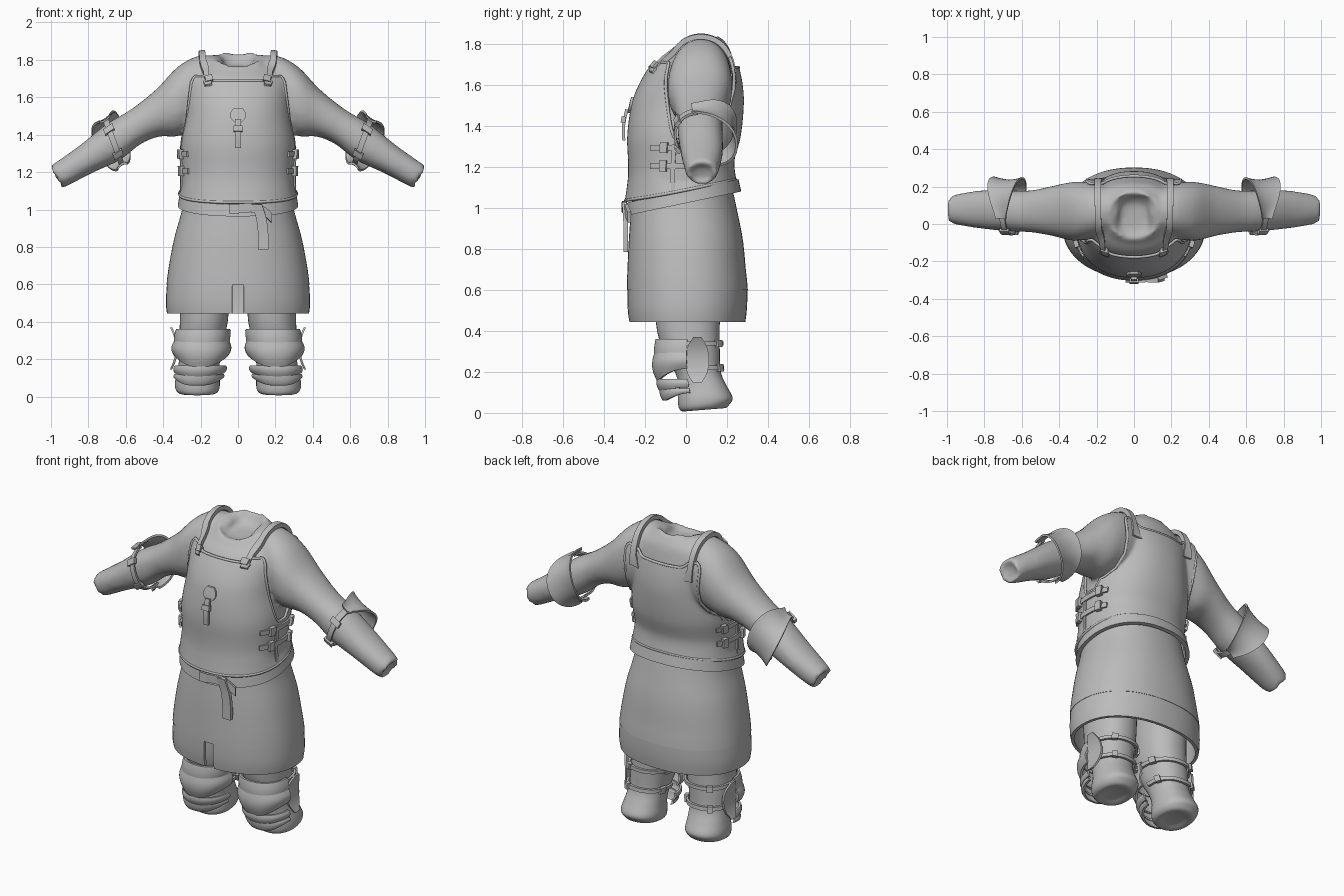
import bpy, bmesh
from math import sin, cos, tau, radians, copysign
from mathutils import Vector
from mathutils.bvhtree import BVHTree

cube = bpy.data.objects.get("Cube")
if cube:
    bpy.data.objects.remove(cube, do_unlink=True)

grey = bpy.data.materials.new("plain grey")
grey.use_nodes = True
grey.diffuse_color = (0.5, 0.5, 0.5, 1)
grey.node_tree.nodes["Principled BSDF"].inputs["Base Color"].default_value = (0.5, 0.5, 0.5, 1)


# ---------- helpers ----------
def lerp(a, b, t):
    return a + (b - a) * t


def ease(a, b, x):
    t = max(0, min(1, (x - a) / (b - a)))
    return t * t * (3 - 2 * t)


def spline(items, u):
    """Smooth curve through the items, u counted in items."""
    n = len(items)
    i = max(0, min(int(u), n - 2))
    t = u - i
    p, q, r, s = (items[max(0, min(n - 1, j))] for j in range(i - 1, i + 3))
    return q + ((r - p) + ((p * 2 - q * 5 + r * 4 - s) + (q * 3 - p - r * 3 + s) * t) * t) * (t / 2)


def level(z, cx, hx, front, back, tilt=0):
    """Horizontal oval section: centre and two half axes."""
    hy = (back - front) / 2
    return Vector((cx, (front + back) / 2, z)), Vector((hx, 0, 0)), Vector((0, hy, tilt * hy))


def sleeve(xt, zt, xb, zb, front, back):
    """Section across an arm from its top and bottom points."""
    top, low = Vector((xt, 0, zt)), Vector((xb, 0, zb))
    mid = (top + low) / 2 + Vector((0, (front + back) / 2, 0))
    return mid, Vector((0, (back - front) / 2, 0)), (top - low) / 2


def tube(rows, by_z=False):
    """Surface through oval sections; k is the section number, or a height."""
    parts = list(zip(*rows))
    zs = [r[0].z for r in rows]

    def surf(k, a, o=0.0):
        if by_z:
            i = 0
            while i < len(zs) - 2 and k < zs[i + 1]:
                i += 1
            k = i + max(0, min(1, (zs[i] - k) / (zs[i] - zs[i + 1])))
        c, ax, bx = (spline(p, k) for p in parts)
        ca, sa = (copysign(abs(w) ** 0.9, w) for w in (cos(a), sin(a)))
        return c + ax.normalized() * (ax.length + o) * ca + bx.normalized() * (bx.length + o) * sa
    return surf


def finish(bm, name, mirror=False):
    bmesh.ops.recalc_face_normals(bm, faces=bm.faces)
    for f in bm.faces:
        f.smooth = True
    for e in bm.edges:
        e.smooth = e.calc_face_angle(0) < radians(42)
    for side in (("left_", "right_") if mirror else ("",)):
        if side == "right_":
            for v in bm.verts:
                v.co.x = -v.co.x
            bmesh.ops.reverse_faces(bm, faces=bm.faces)
        mesh = bpy.data.meshes.new(side + name)
        bm.to_mesh(mesh)
        mesh.materials.append(grey)
        ob = bpy.data.objects.new(side + name, mesh)
        bpy.context.collection.objects.link(ob)
    bm.free()
    return ob


def loft(bm, surf, last, steps=4, sides=40, flip=1):
    """Closed solid through every section of a tube."""
    rings = []
    for i in range(last * steps + 1):
        pts = [surf(i / steps, tau * j / sides) for j in range(sides)]
        rings.append([bm.verts.new((p.x * flip, p.y, p.z)) for p in pts])
    for r, s in zip(rings, rings[1:]):
        for j in range(sides):
            k = (j + 1) % sides
            bm.faces.new((r[j], r[k], s[k], s[j]))
    bm.faces.new(rings[0])
    bm.faces.new(rings[-1])


def patch(name, f, nu, nv, thick, wrap=False, mirror=False):
    """Thick sheet from f(u, v, offset)."""
    bm = bmesh.new()
    cols = nu if wrap else nu + 1
    out, inn = ([[bm.verts.new(f(i / nu, j / nv, o)) for j in range(nv + 1)]
                 for i in range(cols)] for o in (thick, 0))
    for i in range(nu):
        k = (i + 1) % cols
        for j in range(nv):
            for g in (out, inn):
                bm.faces.new((g[i][j], g[k][j], g[k][j + 1], g[i][j + 1]))
        for j in (0, nv):
            bm.faces.new((out[i][j], out[k][j], inn[k][j], inn[i][j]))
    if not wrap:
        for i in (0, nu):
            for j in range(nv):
                bm.faces.new((out[i][j], out[i][j + 1], inn[i][j + 1], inn[i][j]))
    return finish(bm, name, mirror)


def band(name, surf, k0, k1, a0, a1, off, thick, mirror=True):
    """Strap or plate lying on a tube between two angles in degrees."""
    patch(name, lambda u, v, o: surf(lerp(k0, k1, v), radians(lerp(a0, a1, u)), off + o),
          max(4, int(abs(a1 - a0) / 6)), 4, thick, False, mirror)


def ribbon(name, pts, width, thick, side, place=lambda p, o: p, mirror=False):
    pts, side = [Vector(p) for p in pts], Vector(side)
    end = len(pts) - 1

    def f(u, v, o):
        k = u * end
        t = spline(pts, min(end, k + .05)) - spline(pts, max(0, k - .05))
        n = side.cross(t).normalized()
        return place(spline(pts, k) + side * width * (v - .5), 0.004) + n * o
    patch(name, f, end * 5, 2, thick, False, mirror)


# ---------- shirt: torso and sleeves blended together ----------
torso_rows = [level(*r) for r in (
    (1.80, 0, .15, -.08, .18, .2), (1.76, 0, .22, -.10, .215, .1), (1.70, 0, .26, -.15, .235),
    (1.60, 0, .262, -.21, .255), (1.50, 0, .265, -.245, .26), (1.35, 0, .285, -.265, .245),
    (1.20, 0, .28, -.26, .21), (1.02, 0, .285, -.265, .225))]
bowl_rows = [level(1.76, 0, .07, -.03, .11, .1), level(1.785, 0, .105, -.07, .15, .2),
             level(1.822, 0, .13, -.085, .17, .22)]
arm_rows = [sleeve(*r) for r in (
    (.08, 1.81, .10, 1.45, -.05, .20), (.20, 1.825, .25, 1.42, -.075, .22),
    (.32, 1.765, .33, 1.39, -.09, .225), (.44, 1.64, .42, 1.39, -.065, .205),
    (.58, 1.53, .52, 1.35, -.045, .18), (.70, 1.46, .63, 1.265, -.04, .18),
    (.85, 1.34, .78, 1.195, -.025, .18), (.97, 1.255, .915, 1.125, -.005, .16),
    (1.01, 1.225, .95, 1.115, .01, .145), (.97, 1.21, .935, 1.14, .03, .125))]
torso, arm = tube(torso_rows, True), tube(arm_rows)
bm = bmesh.new()
loft(bm, tube(bowl_rows + torso_rows), len(bowl_rows + torso_rows) - 1)
for flip in (1, -1):
    loft(bm, arm, len(arm_rows) - 1, flip=flip)
shirt = finish(bm, "shirt")
remesh = shirt.modifiers.new("blend", 'REMESH')
remesh.mode, remesh.voxel_size, remesh.use_smooth_shade = 'VOXEL', 0.016, True
soft = shirt.modifiers.new("soften", 'SMOOTH')
soft.factor, soft.iterations = 0.5, 8
graph = bpy.context.evaluated_depsgraph_get()
graph.update()
tree = BVHTree.FromObject(shirt, graph)


def rest(p, off):
    """Keep a point at least off above the shirt."""
    co, n, _, _ = tree.find_nearest(p)
    return co + n * off if (p - co).dot(n) < off else p


def lie(p, off):
    co, n, _, _ = tree.find_nearest(p)
    return co + n * off


# ---------- vest with armholes, bound edges, shoulder straps ----------
def vest_top(a):
    s = abs(sin(a))
    return 1.33 + .38 * ease(.08, .6, s) - .025 * ease(.8, .92, s)


def vest(u, v, o):
    a = u * tau
    low = 1.1 + .2 * torso(1.1, a).y
    p = torso(lerp(low, vest_top(a), v), a, .01 + o + .012 * max(0, 1 - v * 6))
    return rest(p, .007 + o)


patch("vest", vest, 120, 28, .012, wrap=True)
for name, v in (("vest_top_binding", 1), ("vest_bottom_binding", 0)):
    curve = bpy.data.curves.new(name, 'CURVE')
    curve.dimensions, curve.bevel_depth, curve.bevel_resolution = '3D', .008, 2
    line = curve.splines.new('POLY')
    line.points.add(119)
    for i, p in enumerate(line.points):
        p.co = (*vest(i / 120, v, .008), 1)
    line.use_cyclic_u = True
    curve.materials.append(grey)
    bpy.context.collection.objects.link(bpy.data.objects.new(name, curve))

X, Z = (1, 0, 0), (0, 0, 1)
ribbon("shoulder_strap", [(.175, -.17, 1.66), (.18, -.11, 1.74), (.19, -.02, 1.81), (.195, .08, 1.84),
                          (.195, .18, 1.8), (.19, .25, 1.7), (.185, .27, 1.61)],
       .036, .025, X, lie, True)
for z0, z1, name in ((1.69, 1.72, "shoulder_buckle"), (1.655, 1.67, "shoulder_strap_loop")):
    ribbon(name, [(.177, -.19, z0), (.179, -.16, z1)], .055, .036, X, lie, True)

# chest strap with a rounded top and buckle
patch("chest_tab", lambda u, v, o: torso(lerp(1.46, 1.54, u), radians(-90 + (v - .5) * 13 *
      (.35 + .65 * sin(u * 2.9))), .018 + o), 10, 4, .016)
ribbon("chest_strap", [(0, -.296, 1.33), (0, -.298, 1.4), (0, -.282, 1.48)], .03, .015, X)
ribbon("chest_buckle", [(0, -.298, 1.415), (0, -.292, 1.445)], .048, .022, X)

# side seams and their buckled straps
band("side_seam", torso, 1.1, 1.31, -9, -5, .018, .012)
for i, z in enumerate((1.19, 1.28)):
    band("side_strap_%d" % i, torso, z, z + .028, -32, 26, .024, .01)
    for a in (-20, 12):
        band("side_buckle_%d" % i, torso, z - .012, z + .04, a, a + 7, .024, .024)

# ---------- skirt, split hem and belt ----------
skirt = tube([level(*r) for r in (
    (1.14, 0, .275, -.25, .215), (1.0, 0, .297, -.265, .245), (.85, 0, .338, -.277, .275),
    (.7, 0, .367, -.284, .29), (.6, 0, .38, -.287, .3), (.5, 0, .386, -.285, .297),
    (.445, 0, .38, -.277, .29))], True)
patch("skirt", lambda u, v, o: skirt(lerp(1.14, .6, v), u * tau, o - .012), 80, 14, .014, wrap=True)
band("hem", skirt, .615, .445, -86.5, 266.5, -.018, .018, mirror=False)


def belt(u, v, o):
    p = skirt(1.05 + (v - .5) * .055, u * tau, .008 + o)
    p.z += .21 * p.y
    return p


patch("belt", belt, 80, 3, .022, wrap=True)
ribbon("belt_buckle", [(-.02, -.296, .975), (-.02, -.294, 1.03)], .05, .016, X)
ribbon("belt_fold", [(.0, -.296, 1.005), (.08, -.292, 1.01), (.135, -.282, .99), (.175, -.268, .955)],
       .05, .018, (0, 0, -1))
ribbon("belt_tail", [(.135, -.284, .785), (.135, -.283, .86), (.125, -.285, .95), (.1, -.292, 1.03)],
       .055, .022, X)

# ---------- elbow guards ----------
def elbow_pad(u, v, o):
    a = radians(lerp(-85, 105, u))
    width = lerp(.4, 1.15, max(0, cos(a - .17)))
    flare = .014 * (2 * v - 1) ** 2
    return arm(5 + (v - .5) * width, a, .016 + o + .03 * max(0, cos(a)) + flare)


patch("elbow_guard", elbow_pad, 24, 8, .012, mirror=True)
band("elbow_strap", arm, 4.9, 5.1, 95, 285, .008, .012)
for a in (140, 205):
    band("elbow_buckle", arm, 4.82, 5.18, a, a + 16, .01, .02)

# ---------- legs, boots and knee armour ----------
leg_rows = [level(*r) for r in (
    (.75, .18, .135, -.15, .17), (.45, .18, .13, -.148, .165), (.3, .195, .12, -.11, .165),
    (.2, .205, .11, -.055, .17), (.13, .213, .113, -.035, .2), (.075, .217, .12, -.04, .228),
    (.035, .217, .115, -.035, .215, .08), (.015, .217, .09, -.015, .19, .08),
    (.024, .217, .05, .03, .14, .08))]
leg = tube(leg_rows[:-1], True)
bm = bmesh.new()
loft(bm, tube(leg_rows), len(leg_rows) - 1)
finish(bm, "leg", True)
guard = tube([level(*r) for r in (
    (.37, .185, .132, -.135, .165), (.28, .195, .136, -.142, .165), (.17, .2, .126, -.132, .165),
    (.06, .217, .112, -.1, .17))], True)


def plate(name, top, low, rise, bulge):
    """Curved front plate whose lower edge rises to the sides."""
    def f(u, v, o):
        a = radians(lerp(182, 358, u))
        z = lerp(top, low + rise * cos(a) ** 2, v)
        return guard(z, a, o + bulge * sin(v * 3.1))
    patch(name, f, 28, 8, .012, mirror=True)


plate("thigh_plate", .355, .27, .02, .003)
plate("knee_plate", .295, .155, .06, .014)
plate("shin_plate", .165, .11, .02, .008)
plate("ankle_plate", .125, .055, .05, .006)

patch("knee_wing", lambda u, v, o: Vector((
    .322 + .03 * (2 * v - 1) ** 2 + o, .055 + (2 * u - 1) * .058 * max(.12, 1 - (2 * v - 1) ** 2) ** .5,
    lerp(.145, .37, v))), 8, 14, .012, mirror=True)
for i, z in enumerate((.335, .21)):
    band("leg_strap_%d" % i, leg, z, z + .025, -10, 190, .005, .014)
    for a in (50, 150):
        band("leg_buckle_%d" % i, leg, z - .008, z + .033, a, a + 14, .008, .022)
